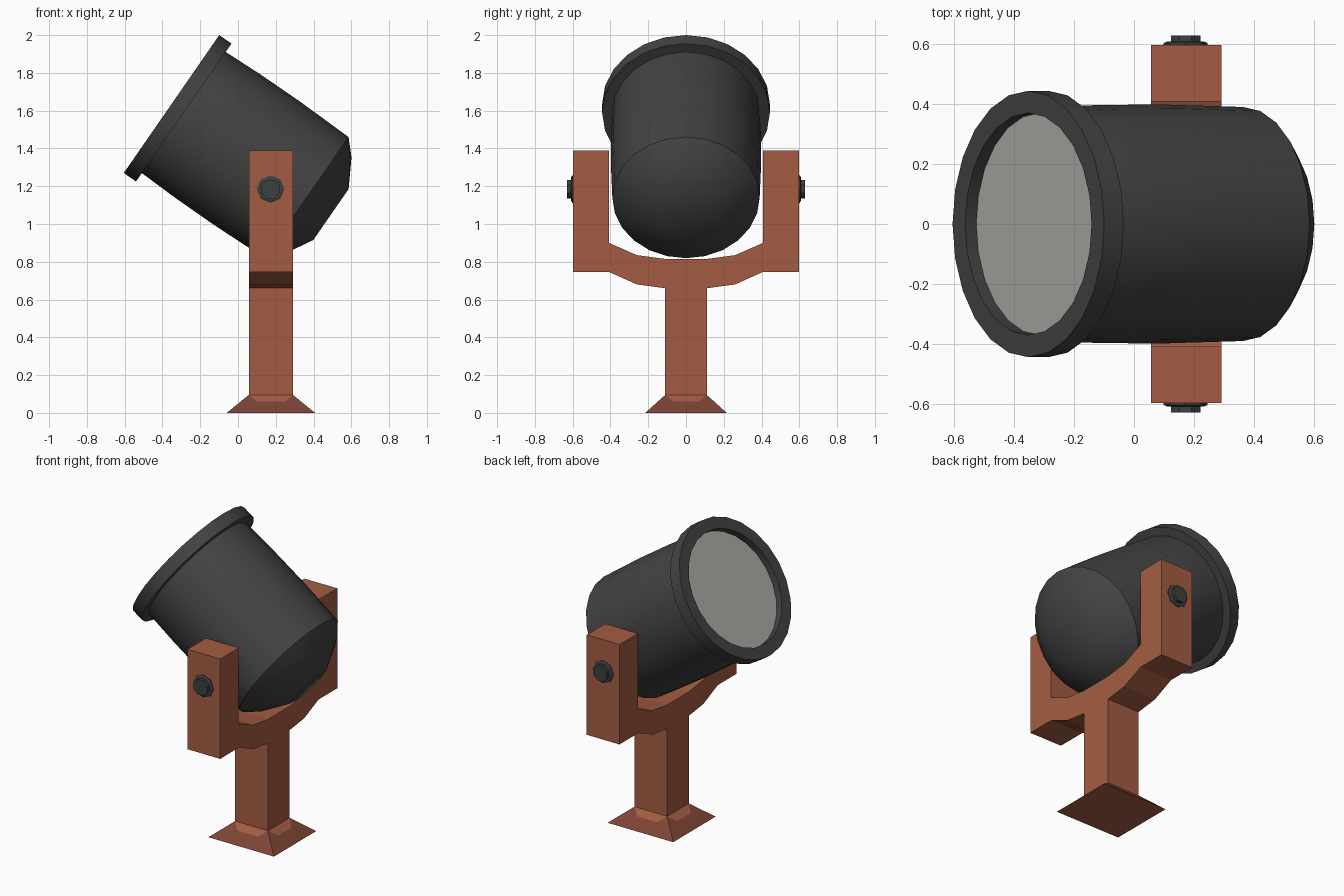
import bpy, bmesh, math
from mathutils import Matrix, Vector

if "Cube" in bpy.data.objects:
    bpy.data.objects.remove(bpy.data.objects["Cube"])


def material(name, rgb):
    m = bpy.data.materials.new(name)
    m.diffuse_color = (*rgb, 1)
    m.use_nodes = True
    m.node_tree.nodes["Principled BSDF"].inputs["Base Color"].default_value = m.diffuse_color
    return m


COPPER = material("copper_brown", (0.37, 0.108, 0.054))
DARK_COPPER = material("dark_red_brown", (0.205, 0.058, 0.036))
CHARCOAL = material("charcoal", (0.056, 0.056, 0.056))
STEEL = material("dark_steel", (0.048, 0.052, 0.053))
LENS = material("pale_grey_lens", (0.43, 0.42, 0.39))


def finish(name, bm, mats, smooth=None, matrix=None):
    bmesh.ops.recalc_face_normals(bm, faces=bm.faces)
    me = bpy.data.meshes.new(name)
    bm.to_mesh(me)
    bm.free()
    for m in mats:
        me.materials.append(m)
    if smooth:
        me.polygons.foreach_set("use_smooth", [True] * len(me.polygons))
        me.set_sharp_from_angle(angle=math.radians(smooth))
    ob = bpy.data.objects.new(name, me)
    bpy.context.collection.objects.link(ob)
    if matrix:
        ob.matrix_world = matrix
    return ob


def lathe(name, profile, sides, mats, matrix, smooth=35, closed=False, turn=0.0):
    """Revolve (radius, height) points about local z; open ends are capped."""
    bm = bmesh.new()
    rings = []
    for r, h in profile:
        rings.append([bm.verts.new((r * math.cos(turn + math.tau * i / sides),
                                    r * math.sin(turn + math.tau * i / sides), h))
                      for i in range(sides)])
    pairs = list(zip(rings, rings[1:]))
    if closed:
        pairs.append((rings[-1], rings[0]))
    for a, b in pairs:
        for i in range(sides):
            j = (i + 1) % sides
            bm.faces.new((a[i], a[j], b[j], b[i]))
    if not closed:
        bm.faces.new(rings[0])
        bm.faces.new(rings[-1])
    return finish(name, bm, mats, smooth, matrix)


# lamp head, tilted up towards -x; local z = 0 at the front of the rim
HEAD = Matrix.Translation((-0.352, 0, 1.635)) @ Matrix.Rotation(math.radians(-55.3), 4, 'Y')
lathe("lamp_housing", [(0.388, -0.06), (0.39, -0.08), (0.397, -0.30), (0.398, -0.55),
                       (0.39, -0.87), (0.312, -0.943), (0.164, -1.027)],
      24, [CHARCOAL], HEAD)
lathe("lamp_rim", [(0.37, 0), (0.444, 0), (0.444, -0.079), (0.37, -0.079)],
      24, [CHARCOAL], HEAD, closed=True)
lathe("lens", [(0.372, -0.045), (0.372, -0.055)], 24, [LENS], HEAD)

# yoke and post: one profile in y/z, mirrored, extruded along x
CX, HX = 0.174, 0.117
half = [(0.11, 0.09), (0.11, 0.66), (0.26, 0.68), (0.405, 0.745), (0.597, 0.745),
        (0.597, 1.39), (0.408, 1.39), (0.408, 0.90), (0.26, 0.835), (0.11, 0.815)]
outline = half + [(-y, z) for y, z in reversed(half)]
bm = bmesh.new()
face = bm.faces.new([bm.verts.new((CX - HX, y, z)) for y, z in outline])
ext = bmesh.ops.extrude_face_region(bm, geom=[face])
bmesh.ops.translate(bm, vec=(2 * HX, 0, 0),
                    verts=[v for v in ext["geom"] if isinstance(v, bmesh.types.BMVert)])
finish("yoke_and_post", bm, [COPPER])

# flared foot: dark skirt with a lighter collar panel on each side
bm = bmesh.new()
signs = [(-1, -1), (1, -1), (1, 1), (-1, 1)]
low = [bm.verts.new((CX + 0.234 * sx, 0.216 * sy, 0)) for sx, sy in signs]
top = [bm.verts.new((CX + HX * sx, 0.11 * sy, 0.095)) for sx, sy in signs]
bm.faces.new(low)
bm.faces.new(top)
for i in range(4):
    j = (i + 1) % 4
    mid_top = (top[i].co + top[j].co) / 2
    mid_low = (low[i].co + low[j].co) / 2
    centre = mid_top.lerp(mid_low, 0.37)
    along = (top[j].co - top[i].co) * 0.31
    a, b = bm.verts.new(centre - along), bm.verts.new(centre + along)
    bm.faces.new((top[i], a, b, top[j]))
    bm.faces.new((low[i], low[j], top[j], b, a, top[i])).material_index = 1
finish("foot", bm, [COPPER, DARK_COPPER])

# pivot bolts with washers on the outside of both arms
for side, label in ((-1, "front"), (1, "back")):
    m = Matrix.Translation((0.172, side * 0.595, 1.185)) @ \
        Matrix.Rotation(-side * math.pi / 2, 4, 'X')
    lathe(label + "_washer", [(0.073, 0), (0.073, 0.008), (0.062, 0.013)], 8, [STEEL], m, smooth=None)
    lathe(label + "_bolt_head", [(0.053, 0.005), (0.053, 0.034)], 8, [STEEL], m,
          smooth=None, turn=math.pi / 8)
